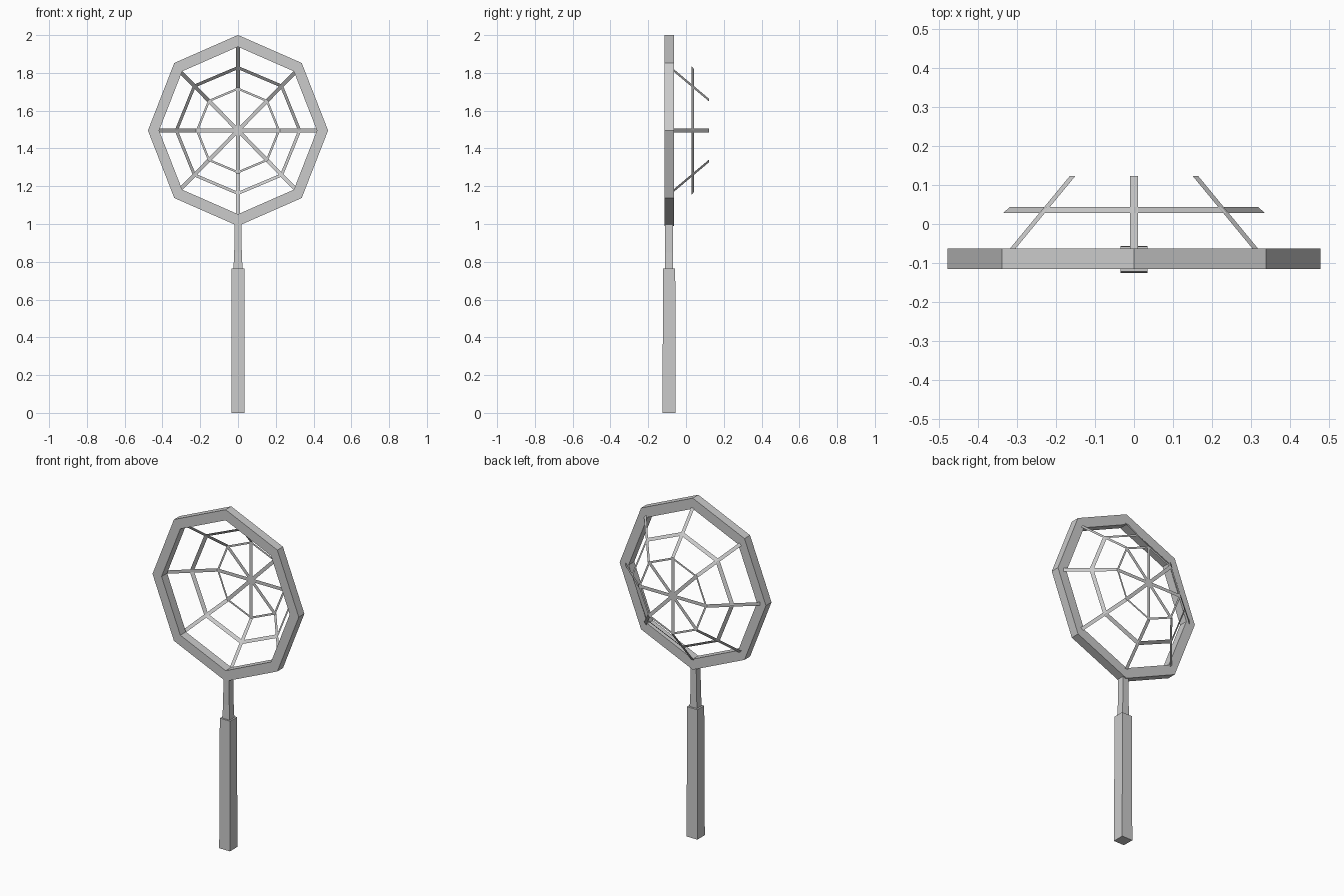
import bpy
import bmesh
from math import cos, sin, pi
from mathutils import Vector

SIDES = 8
CENTRE_Z = 1.495

old = bpy.data.objects.get("Cube")
if old:
    bpy.data.objects.remove(old, do_unlink=True)

# Single grey material
grey = bpy.data.materials.new("light grey")
grey.use_nodes = True
colour = (0.6, 0.6, 0.6, 1)
grey.diffuse_color = colour
grey.node_tree.nodes["Principled BSDF"].inputs["Base Color"].default_value = colour


def finish(bm, name, solid=False):
    if solid:
        bmesh.ops.recalc_face_normals(bm, faces=bm.faces)
    mesh = bpy.data.meshes.new(name)
    bm.to_mesh(mesh)
    bm.free()
    mesh.materials.append(grey)
    obj = bpy.data.objects.new(name, mesh)
    bpy.context.collection.objects.link(obj)
    return obj


def spin(name, profile, stretch, closed=False):
    """Sweep (radius, y) points round the slightly tall octagon."""
    bm = bmesh.new()
    rows = []
    for i in range(SIDES):
        a = 2 * pi * i / SIDES
        rows.append([bm.verts.new((r * cos(a), y, CENTRE_Z + r * stretch * sin(a)))
                     for r, y in profile])
    n = len(profile)
    for i, row in enumerate(rows):
        nxt = rows[(i + 1) % SIDES]
        for j in range(n if closed else n - 1):
            k = (j + 1) % n
            bm.faces.new((row[j], nxt[j], nxt[k], row[k]))
    return finish(bm, name, solid=closed)


def tapered_bar(name, sections):
    """Square bar from (z, half width, back y, front y) sections."""
    bm = bmesh.new()
    loops = []
    for z, w, y0, y1 in sections:
        loops.append([bm.verts.new(p) for p in
                      ((-w, y0, z), (w, y0, z), (w, y1, z), (-w, y1, z))])
    for low, high in zip(loops, loops[1:]):
        for j in range(4):
            k = (j + 1) % 4
            bm.faces.new((low[j], low[k], high[k], high[j]))
    bm.faces.new(loops[0])
    bm.faces.new(loops[-1])
    return finish(bm, name, solid=True)


# Handle and neck
tapered_bar("handle", [(0, 0.035, -0.125, -0.056), (0.765, 0.034, -0.121, -0.057)])
tapered_bar("neck", [(0.765, 0.024, -0.112, -0.068), (0.85, 0.02, -0.11, -0.069),
                     (1.01, 0.018, -0.11, -0.069)])

# Octagonal hoop
spin("hoop", [(0.477, -0.115), (0.477, -0.063), (0.418, -0.063), (0.418, -0.115)],
     1.06, closed=True)

# Net rings, thin flat strips
spin("middle_net_ring", [(0.335, 0.028), (0.318, 0.043)], 1.02)
spin("inner_net_ring", [(0.223, 0.123), (0.211, 0.123)], 1.02)

# Net spokes, bent from the hoop up to the flat bottom of the net
bm = bmesh.new()
for i in range(SIDES):
    a = 2 * pi * i / SIDES
    out = Vector((cos(a), 0, sin(a) * 1.02))
    side = Vector((-sin(a), 0, cos(a))) * 0.01
    pairs = []
    for r, y in ((0.44, -0.064), (0.222, 0.123), (0, 0.123)):
        c = out * r + Vector((0, y, CENTRE_Z))
        pairs.append((bm.verts.new(c - side), bm.verts.new(c + side)))
    for p, q in zip(pairs, pairs[1:]):
        bm.faces.new((p[0], p[1], q[1], q[0]))
finish(bm, "net_spokes")
